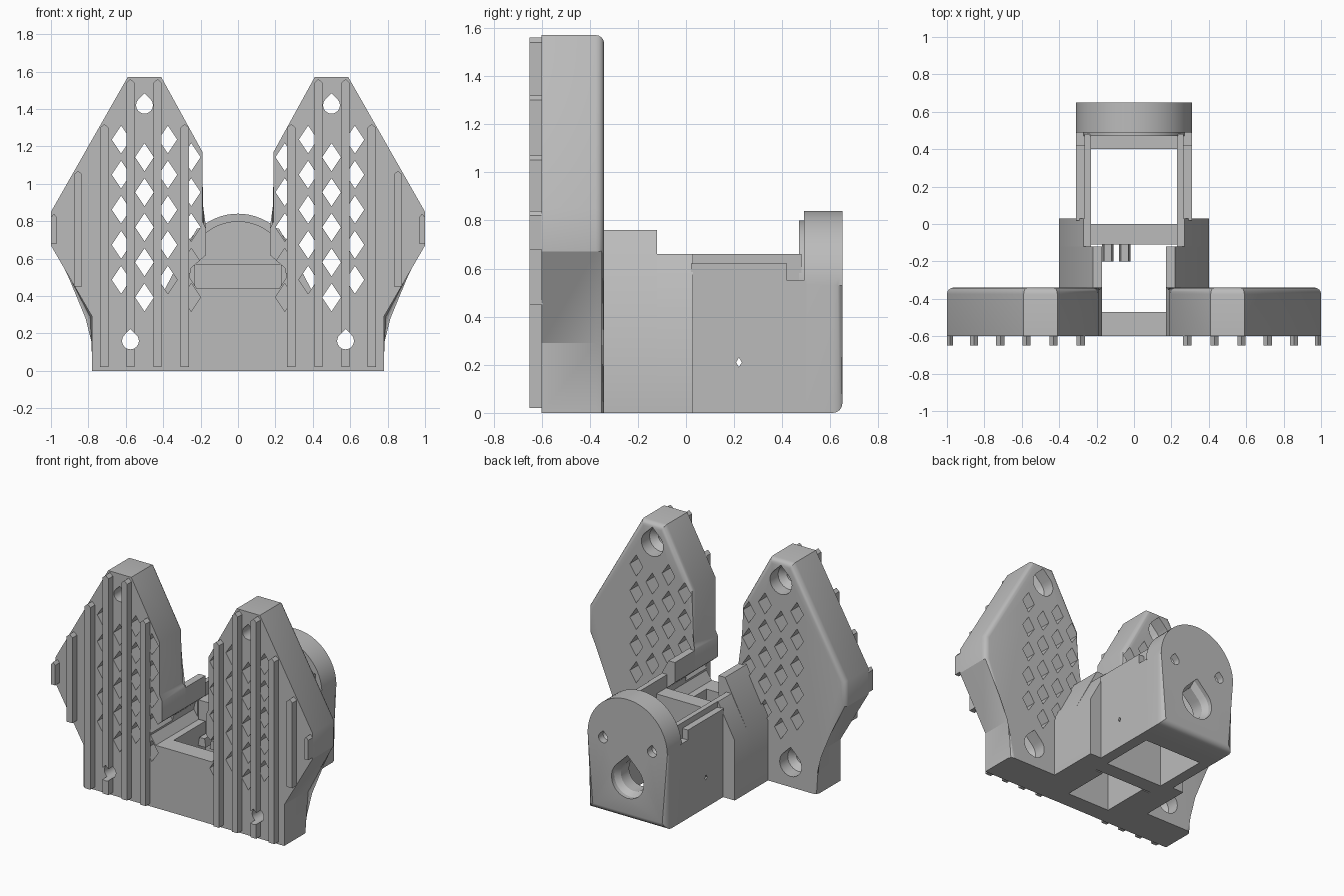
import bpy, bmesh, math
from mathutils import Vector

cube = bpy.data.objects.get("Cube")
if cube:
    bpy.data.objects.remove(cube)

grey = bpy.data.materials.new("plain grey")
grey.use_nodes = True
grey.diffuse_color = (0.5, 0.5, 0.5, 1)
grey.node_tree.nodes["Principled BSDF"].inputs["Base Color"].default_value = (0.5, 0.5, 0.5, 1)


def loft(bm, rings):
    """Skin a closed solid through rings of 3D points."""
    loops = [[bm.verts.new(p) for p in ring] for ring in rings]
    for a, b in zip(loops, loops[1:]):
        for i in range(len(a)):
            j = (i + 1) % len(a)
            bm.faces.new((a[i], a[j], b[j], b[i]))
    bm.faces.new(loops[0][::-1])
    bm.faces.new(loops[-1])


def finish(bm, name, mirror=False):
    bmesh.ops.recalc_face_normals(bm, faces=bm.faces[:])
    mesh = bpy.data.meshes.new(name)
    bm.to_mesh(mesh)
    bm.free()
    mesh.materials.append(grey)
    obj = bpy.data.objects.new(name, mesh)
    bpy.context.collection.objects.link(obj)
    if mirror:
        mod = obj.modifiers.new("Mirror", 'MIRROR')
        mod.use_mirror_merge = False
    return obj


def prism(name, outline, y0, y1, mirror=True, bevel=0, keep=lambda v: True):
    """Extrude an x-z outline along y, optionally rounding its back rim."""
    bm = bmesh.new()
    loft(bm, [[(x, y, z) for x, z in outline] for y in (y0, y1)])
    if bevel:
        rim = [e for e in bm.edges if all(abs(v.co.y - y1) < 1e-5 and keep(v.co) for v in e.verts)]
        bmesh.ops.bevel(bm, geom=rim, offset=bevel, segments=4, profile=0.5, affect='EDGES')
    return finish(bm, name, mirror)


def rect(x0, x1, z0, z1):
    return [(x0, z0), (x1, z0), (x1, z1), (x0, z1)]


def teardrop(cx, y, cz, r):
    """Circle with a pointed top, facing along y."""
    pts = [(cx, y, cz + r * 1.41)]
    for i in range(19):
        a = math.radians(135 + i * 15)
        pts.append((cx + r * math.cos(a), y, cz + r * math.sin(a)))
    return pts


def cut(obj, bm):
    """Subtract the cutter mesh from obj and bake all modifiers."""
    cutter = finish(bm, "cutter")
    cutter.hide_render = True
    mod = obj.modifiers.new("Cut", 'BOOLEAN')
    mod.operation, mod.solver, mod.object = 'DIFFERENCE', 'EXACT', cutter
    if len(obj.modifiers) > 1:
        obj.modifiers.move(len(obj.modifiers) - 1, 0)
    deps = bpy.context.evaluated_depsgraph_get()
    mesh = bpy.data.meshes.new_from_object(obj.evaluated_get(deps))
    obj.modifiers.clear()
    obj.data = mesh
    bpy.data.objects.remove(cutter)


# Side plates with a dovetail slot on their inner edge
slot = [(.17, .76), (.17, .62), (.25, .55), (.26, .5), (.22, .44), (.17, .44)]
hexagon = [(.78, 0), (.78, .29), (1, .67), (1, .85), (.59, 1.57), (.41, 1.57), (.19, 1.17)]
plate = prism("side_plate", [(.17, 0)] + hexagon + [(.19, .8)] + slot, -.6, -.34,
              bevel=.035, keep=lambda v: v.z > .79 or v.x > .3)


def inside(x, z, margin):
    """Is a point inside the hexagon by at least margin."""
    ring = [(.19, 0)] + hexagon
    for (ax, az), (bx, bz) in zip(ring, ring[1:] + ring[:1]):
        d = Vector((bx - ax, bz - az)).normalized()
        if d.x * (z - az) - d.y * (x - ax) < margin and (ax, bx) != (.78, 1):
            return False
    return (z - .29) * .22 - (x - .78) * .38 > margin * .44 or x < .78 - margin


# Diamond lattice and countersunk mounting holes
bm = bmesh.new()
mounts = [(.5, 1.42), (.575, .16)]
for k in range(-2, 4):
    for j in range(-1, 5):
        x, z = .5 + k * .125, .58 + j * .1875 + (k % 2) * .094
        clear = all(math.hypot(x - mx, z - mz) > .18 for mx, mz in mounts)
        if clear and z > .3 and inside(x, z, .055):
            loft(bm, [[(x - .05, y, z), (x, y, z - .075), (x + .05, y, z), (x, y, z + .075)]
                      for y in (-.7, -.3)])
for mx, mz in mounts:
    loft(bm, [teardrop(mx, y, mz, r) for y, r in ((-.7, .045), (-.47, .045), (-.43, .085), (-.3, .085))])
cut(plate, bm)

# Vertical ribs on the front of the plates
ribs = [(.285, .02, 1.32), (.43, .02, 1.56), (.575, .02, 1.56), (.715, .02, 1.32),
        (.855, .45, 1.07), (.984, .68, .84)]
for i, (x, z0, z1) in enumerate(ribs):
    w = .022 if i < 5 else .016
    bm = bmesh.new()
    for s in (1, -1):
        loft(bm, [[(s * px, y, pz) for px, pz in
                   [(x - w, z0), (x + w, z0), (x + w, z1 - .02), (x, z1), (x - w, z1 - .02)]]
                  for y in (-.65, -.595)])
    if i in (1, 2):
        # Notch where a mounting hole passes beside the rib
        hole = bmesh.new()
        for s in (1, -1):
            for mx, mz in mounts:
                loft(hole, [teardrop(s * mx, y, mz, .045) for y in (-.7, -.5)])
        cut(finish(bm, "front_rib"), hole)
    else:
        finish(bm, "front_rib")

# Front wall and the sloped shoulder blocks behind the plates
prism("front_wall", rect(-.19, .19, 0, .44), -.599, -.47, mirror=False)
prism("front_shoulder", [(.17, 0), (.4, 0), (.4, .42), (.22, .76)] + slot, -.36, -.12)
prism("rear_shoulder", [(.23, 0), (.4, 0), (.4, .42), (.27, .66), (.23, .66)], -.12, .03)
prism("cross_wall", rect(-.24, .24, 0, .57), -.11, 0, mirror=False)
for x in (-.14, -.05):
    prism("cable_hook", [(x - .03, .3), (x + .03, .3), (x + .02, .36), (x - .02, .36)],
          -.2, -.1, mirror=False)

# Rear box sides with a pin hole, and the raised inner rails
side = prism("box_side", rect(.23, .31, 0, .62), .02, .42)
bm = bmesh.new()
loft(bm, [[(x, .22 - .012, .21), (x, .22, .19), (x, .22 + .012, .21), (x, .22, .23)] for x in (.2, .4)])
cut(side, bm)
prism("box_corner", rect(.23, .31, 0, .55), .42, .5)
prism("inner_rail", rect(.23, .265, .5, .66), 0, .48)
prism("rear_floor_strip", rect(-.24, .24, 0, .05), .4, .5, mirror=False)


def arch(r, base):
    pts = [(-r, base), (r, base)]
    return pts + [(r * math.cos(math.pi * i / 32), .53 + r * math.sin(math.pi * i / 32))
                  for i in range(33)]


# Arched rear wall with a stepped front face and teardrop opening
rear = prism("rear_wall", arch(.31, 0), .49, .65, mirror=False, bevel=.04)
bm = bmesh.new()
loft(bm, [teardrop(0, y, .27, r) for y, r in ((.3, .1), (.58, .1), (.62, .125), (.7, .125))])
for x in (-.19, .19):
    loft(bm, [teardrop(x, y, .52, r) for y, r in ((.3, .02), (.58, .02), (.6, .035), (.7, .035))])
cut(rear, bm)
prism("arch_step", arch(.27, .53)[2:], .47, .5, mirror=False)

# Smooth rounded edges, keep the rest crisp
bpy.ops.object.select_all(action='DESELECT')
for obj in bpy.context.collection.objects:
    if obj.type == 'MESH':
        obj.select_set(True)
        bpy.context.view_layer.objects.active = obj
bpy.ops.object.shade_smooth_by_angle(angle=math.radians(30))
